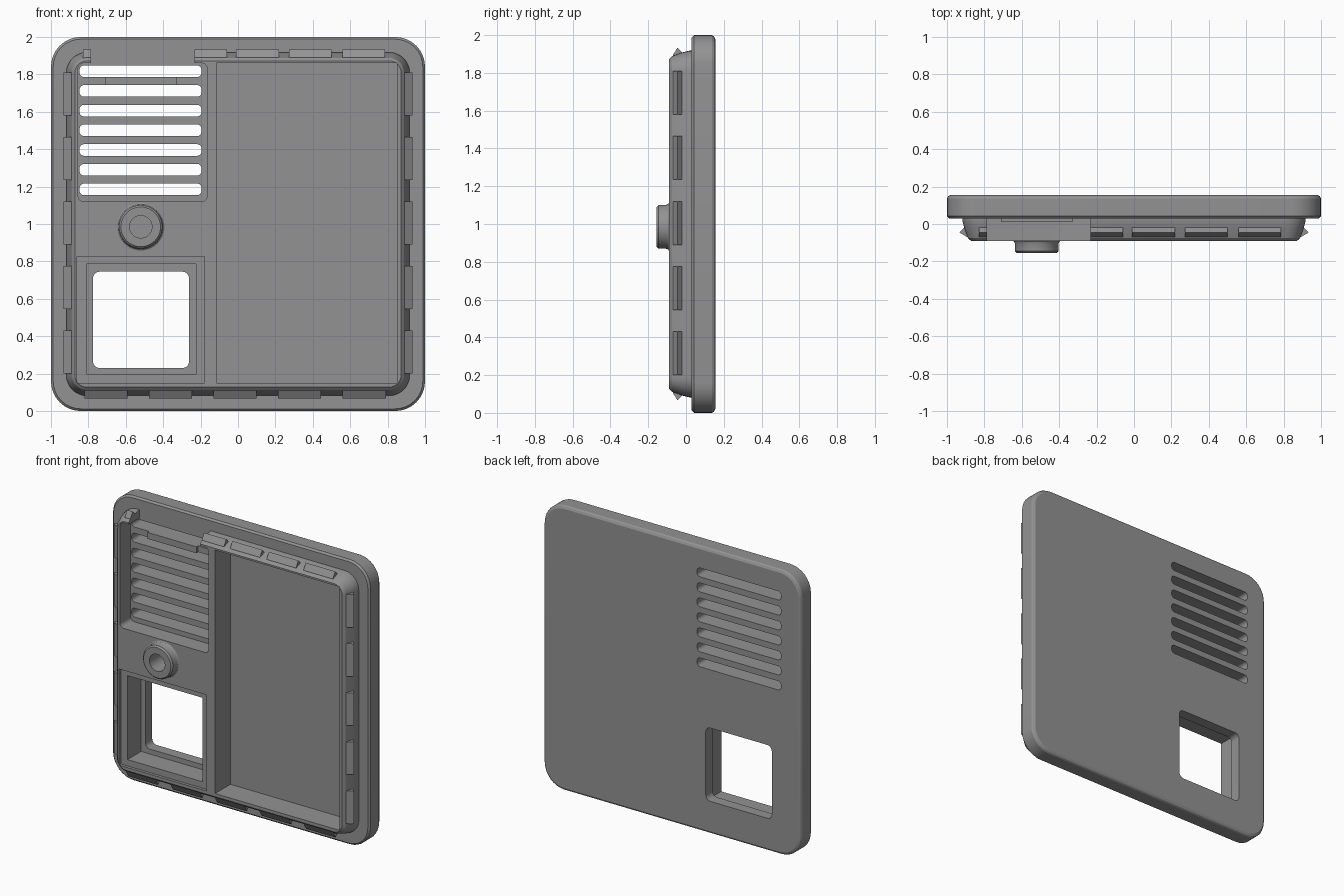
import bpy, bmesh, math

if "Cube" in bpy.data.objects:
    bpy.data.objects.remove(bpy.data.objects["Cube"])

grey = bpy.data.materials.new("mid_grey")
grey.diffuse_color = (0.29, 0.29, 0.29, 1)
grey.use_nodes = True
grey.node_tree.nodes["Principled BSDF"].inputs["Base Color"].default_value = grey.diffuse_color


def make(name, bm):
    bmesh.ops.recalc_face_normals(bm, faces=bm.faces)
    me = bpy.data.meshes.new(name)
    bm.to_mesh(me)
    bm.free()
    me.materials.append(grey)
    ob = bpy.data.objects.new(name, me)
    bpy.context.collection.objects.link(ob)
    return ob


def loft(name, rings):
    """Skin closed rings of (x, y, z) points and cap both ends."""
    bm = bmesh.new()
    loops = [[bm.verts.new(p) for p in ring] for ring in rings]
    n = len(loops[0])
    for a, b in zip(loops, loops[1:]):
        for i in range(n):
            j = (i + 1) % n
            bm.faces.new((a[i], a[j], b[j], b[i]))
    bm.faces.new(loops[0])
    bm.faces.new(loops[-1])
    return make(name, bm)


def rounded(y, x0, x1, z0, z1, r, steps=8):
    """Rounded rectangle ring at depth y."""
    if r == 0:
        return [(x0, y, z0), (x1, y, z0), (x1, y, z1), (x0, y, z1)]
    pts = []
    for cx, cz, start in ((x1 - r, z1 - r, 0), (x0 + r, z1 - r, 90),
                          (x0 + r, z0 + r, 180), (x1 - r, z0 + r, 270)):
        for k in range(steps + 1):
            a = math.radians(start + 90 * k / steps)
            pts.append((cx + r * math.cos(a), y, cz + r * math.sin(a)))
    return pts


def box(name, x0, x1, y0, y1, z0, z1, r=0):
    return loft(name, [rounded(y, x0, x1, z0, z1, r) for y in (y0, y1)])


def turned(name, cx, cz, profile, n=40):
    """Round part along y from (y, radius) pairs."""
    return loft(name, [[(cx + r * math.cos(2 * math.pi * i / n), y,
                         cz + r * math.sin(2 * math.pi * i / n)) for i in range(n)]
                       for y, r in profile])


def boolean(target, tool, op):
    mod = target.modifiers.new("bool", 'BOOLEAN')
    mod.operation = op
    mod.solver = 'EXACT'
    mod.object = tool
    bpy.ops.object.select_all(action='DESELECT')
    bpy.context.view_layer.objects.active = target
    target.select_set(True)
    bpy.ops.object.modifier_apply(modifier=mod.name)
    bpy.data.objects.remove(tool)


def inset_ring(y, half, r):
    return rounded(y, -half, half, 1 - half, 1 + half, r)


# Outer plate with softly chamfered edges
panel = loft("door_panel", [inset_ring(y, h, r) for y, h, r in (
    (0.03, 0.988, 0.148), (0.042, 1.0, 0.16), (0.137, 1.0, 0.16),
    (0.148, 0.994, 0.154), (0.155, 0.98, 0.14))])

# Tapered plug that stands out of the front of the plate
plug = loft("plug", [inset_ring(y, h, r) for y, h, r in (
    (0.06, 0.918, 0.11), (0.02, 0.918, 0.11), (-0.02, 0.908, 0.10),
    (-0.075, 0.888, 0.08), (-0.09, 0.872, 0.064))])
boolean(panel, plug, 'UNION')

# Round boss on the front face
boss = turned("boss", -0.52, 0.985, (
    (-0.05, 0.13), (-0.088, 0.13), (-0.094, 0.121), (-0.105, 0.116),
    (-0.145, 0.116), (-0.155, 0.106)))
boolean(panel, boss, 'UNION')

# Pockets, openings and the notch in the top of the plug
cutters = [
    box("storage_pocket", -0.115, 0.85, -0.3, 0.08, 0.15, 1.86),
    box("window_step", -0.86, -0.18, -0.3, -0.07, 0.15, 0.825),
    box("window_pocket", -0.81, -0.225, -0.3, 0.08, 0.195, 0.785),
    box("window_hole", -0.775, -0.262, -0.3, 0.3, 0.23, 0.745, 0.035),
    box("vent_pocket", -0.855, -0.165, -0.3, 0.03, 1.12, 1.86, 0.03),
    box("top_notch", -0.787, -0.232, -0.3, 0.03, 1.7, 1.98),
    turned("boss_hole", -0.52, 0.985, ((-0.3, 0.06), (0.05, 0.06))),
]
for i in range(7):
    z = 1.185 + i * 0.1053
    cutters.append(box("vent_slot", -0.847, -0.195, -0.3, 0.3, z - 0.031, z + 0.031, 0.024))
for c in cutters:
    boolean(panel, c, 'DIFFERENCE')

# Rib between the two upper vent slots
box("vent_rib", -0.71, -0.33, 0.01, 0.035, 1.742, 1.787)


# Snap clips: ridged strips along each edge of the plug
SECTION = ((-0.07, 0.87), (-0.07, 0.893), (-0.045, 0.934), (-0.02, 0.908), (-0.02, 0.87))


def clip(name, side, a, b):
    place = {
        "left": lambda t, y, d: (-d, y, t),
        "right": lambda t, y, d: (d, y, t),
        "bottom": lambda t, y, d: (t, y, 1 - d),
        "top": lambda t, y, d: (t, y, 1 + d),
    }[side]
    return loft(name, [[place(t, y, d) for y, d in SECTION] for t in (a, b)])


for i in range(5):
    z = 0.2 + i * 0.345
    clip("left_clip", "left", z, z + 0.23)
    clip("right_clip", "right", z, z + 0.23)
    x = -0.82 + i * 0.345
    clip("bottom_clip", "bottom", x, x + 0.23)
for a, b in ((-0.83, -0.787), (-0.232, -0.06), (-0.012, 0.22), (0.272, 0.5), (0.558, 0.787)):
    clip("top_clip", "top", a, b)

# Smooth the rounded corners, keep the hard edges
bpy.ops.object.select_all(action='DESELECT')
panel.select_set(True)
bpy.context.view_layer.objects.active = panel
bpy.ops.object.shade_smooth_by_angle(angle=math.radians(25))
